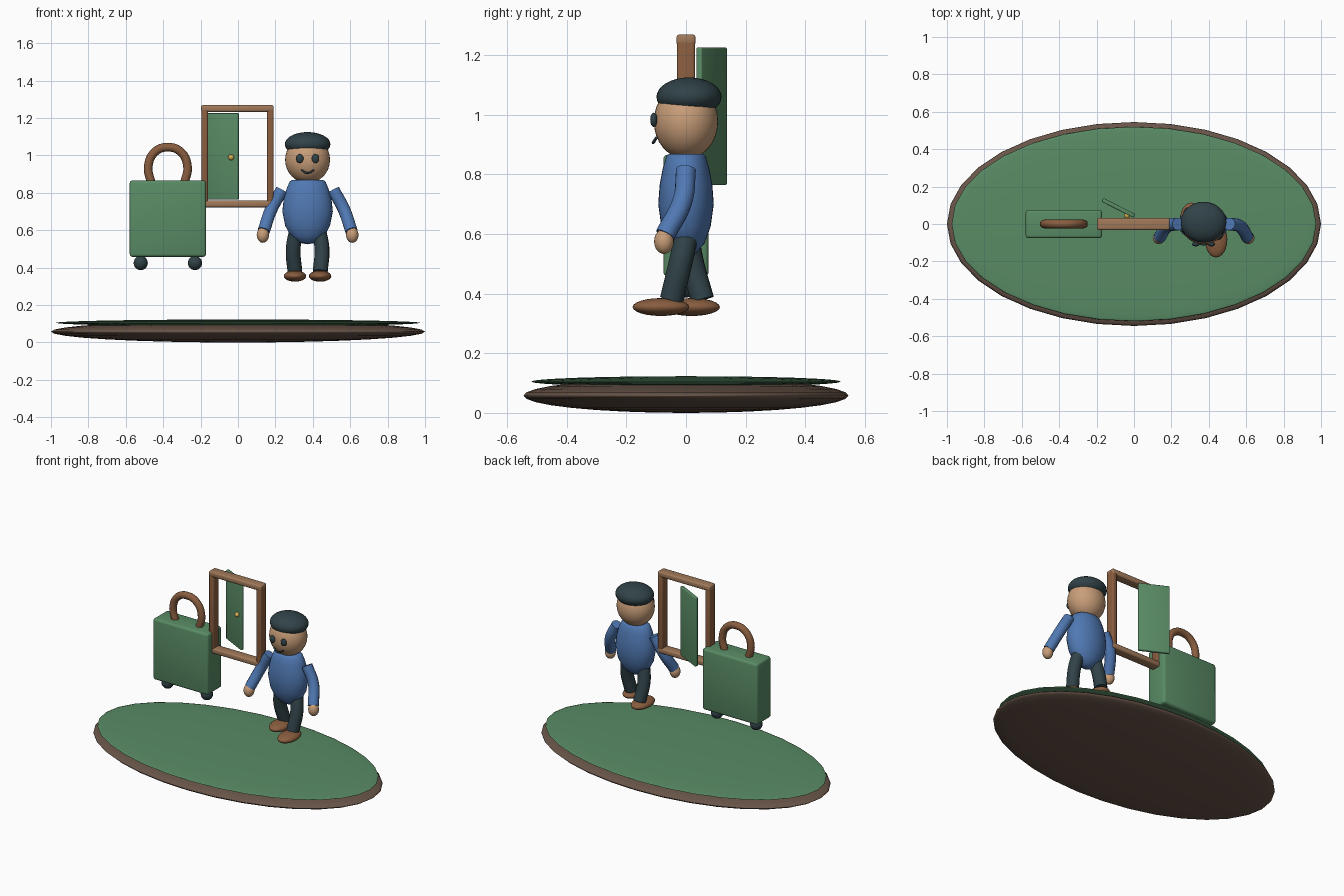
import bpy, bmesh, math
from mathutils import Vector

if "Cube" in bpy.data.objects:
    bpy.data.objects.remove(bpy.data.objects["Cube"])

COLORS = {
    "green": (0.10, 0.26, 0.13), "soil": (0.14, 0.09, 0.065), "leather": (0.25, 0.11, 0.05),
    "wood": (0.35, 0.19, 0.10), "dark": (0.03, 0.055, 0.065), "skin": (0.58, 0.34, 0.19),
    "blue": (0.08, 0.19, 0.45), "gold": (0.65, 0.42, 0.08),
}
MATS = {}
for key, rgb in COLORS.items():
    MATS[key] = bpy.data.materials.new(key)
    MATS[key].diffuse_color = (*rgb, 1)


def finish(obj, name, mat, angle=40):
    obj.name = name
    obj.data.materials.append(MATS[mat])
    bpy.ops.object.select_all(action='DESELECT')
    obj.select_set(True)
    bpy.context.view_layer.objects.active = obj
    bpy.ops.object.shade_smooth_by_angle(angle=math.radians(angle))
    return obj


def from_bmesh(bm, name, mat):
    bmesh.ops.recalc_face_normals(bm, faces=bm.faces)
    me = bpy.data.meshes.new(name)
    bm.to_mesh(me)
    bm.free()
    obj = bpy.data.objects.new(name, me)
    bpy.context.collection.objects.link(obj)
    return finish(obj, name, mat)


def ball(name, loc, radii, mat, seg=32, rings=16):
    bpy.ops.mesh.primitive_uv_sphere_add(segments=seg, ring_count=rings, radius=1, location=loc)
    obj = bpy.context.object
    obj.scale = radii
    return finish(obj, name, mat)


def box(name, loc, size, mat, bevel=0.01, rot=0):
    bm = bmesh.new()
    bmesh.ops.create_cube(bm, size=1)
    bmesh.ops.scale(bm, vec=size, verts=bm.verts)
    bmesh.ops.bevel(bm, geom=bm.edges[:], offset=bevel, segments=3, profile=0.5, affect='EDGES')
    obj = from_bmesh(bm, name, mat)
    obj.location = loc
    obj.rotation_euler.z = rot
    return obj


def tube(name, pts, radius, mat):
    """Round tube along a smooth curve, with closed flat ends."""
    cu = bpy.data.curves.new(name, 'CURVE')
    cu.dimensions = '3D'
    cu.bevel_depth = radius
    cu.bevel_resolution = 4
    cu.use_fill_caps = True
    sp = cu.splines.new('BEZIER')
    sp.resolution_u = 8
    sp.bezier_points.add(len(pts) - 1)
    for bp, p in zip(sp.bezier_points, pts):
        bp.co = p
        bp.handle_left_type = bp.handle_right_type = 'AUTO'
    obj = bpy.data.objects.new(name, cu)
    bpy.context.collection.objects.link(obj)
    bpy.ops.object.select_all(action='DESELECT')
    obj.select_set(True)
    bpy.context.view_layer.objects.active = obj
    bpy.ops.object.convert(target='MESH')
    return finish(bpy.context.object, name, mat)


# island base: two flattened discs
ball("ground_soil", (0, 0, 0.058), (1.0, 0.545, 0.058), "soil")
ball("ground_grass", (0, 0, 0.105), (0.975, 0.52, 0.018), "green")

# suitcase with wheels and arched handle
SX = -0.375
box("suitcase_body", (SX, 0, 0.662), (0.408, 0.152, 0.408), "green", 0.015)
for side, s in (("left", -1), ("right", 1)):
    ball(f"suitcase_wheel_{side}", (SX + s * 0.145, 0, 0.425), (0.038,) * 3, "dark", 24, 12)
half = [(0.088, 0.85), (0.105, 0.94), (0.07, 1.018)]
tube("suitcase_handle",
     [(SX - x, 0, z) for x, z in half] + [(SX, 0, 1.044)] + [(SX + x, 0, z) for x, z in half[::-1]],
     0.023, "leather")

# door frame
for side, x in (("left", -0.178), ("right", 0.173)):
    box(f"frame_post_{side}", (x, 0, 0.997), (0.036, 0.062, 0.53), "leather")
for part, z in (("top", 1.251), ("bottom", 0.741)):
    box(f"frame_{part}_rail", (-0.003, 0, z), (0.388, 0.064, 0.036), "wood")

# open door leaf and knob
box("door_leaf", (-0.083, 0.086, 0.995), (0.192, 0.022, 0.462), "green", 0.006, math.radians(-27))
ball("door_knob", (-0.037, 0.045, 0.99), (0.016,) * 3, "gold", 16, 10)

# walking figure: torso turned on a profile
PX = 0.372
profile = [(0, 0.525), (0.045, 0.533), (0.09, 0.568), (0.12, 0.625), (0.135, 0.70),
           (0.128, 0.765), (0.113, 0.82), (0.096, 0.86), (0.085, 0.868), (0, 0.87)]
bm = bmesh.new()
vs = [bm.verts.new((r, 0, z)) for r, z in profile]
es = [bm.edges.new(e) for e in zip(vs, vs[1:])]
bmesh.ops.spin(bm, geom=vs + es, axis=(0, 0, 1), cent=(0, 0, 0), angle=math.tau, steps=32)
bmesh.ops.remove_doubles(bm, verts=bm.verts, dist=1e-4)
torso = from_bmesh(bm, "torso", "blue")
torso.location.x = PX
torso.scale.y = 0.69

# head, hair and face
ball("head", (PX, 0, 0.977), (0.12, 0.108, 0.125), "skin")
ball("hair", (PX, 0.01, 1.06), (0.122, 0.109, 0.065), "dark")
tube("mouth", [(PX - 0.034, -0.1, 0.922), (PX, -0.11, 0.906), (PX + 0.034, -0.1, 0.922)],
     0.005, "dark")

# paired parts: eyes, arms, hands, legs, shoes
for side, s in (("left", -1), ("right", 1)):
    ball(f"eye_{side}", (PX + s * 0.042, -0.108, 0.983), (0.02, 0.012, 0.024), "dark", 20, 12)
    tube(f"arm_{side}", [(PX + s * 0.138, 0, 0.815), (PX + s * 0.195, -0.012, 0.71),
                         (PX + s * 0.234, -0.07, 0.597)], 0.034, "blue")
    ball(f"hand_{side}", (PX + s * 0.239, -0.074, 0.575), (0.033, 0.033, 0.042), "skin", 24, 12)
    foot_y = 0.055 if s < 0 else -0.048
    tube(f"leg_{side}", [(PX + s * 0.06, 0.003, 0.6), (PX + s * 0.077, foot_y * 0.4, 0.5),
                         (PX + s * 0.068, foot_y, 0.38)], 0.04, "dark")
    ball(f"shoe_{side}", (PX + s * 0.067, foot_y - 0.036, 0.355), (0.06, 0.095, 0.03), "leather", 24, 12)

for m in bpy.data.materials:
    if m.users and not m.is_grease_pencil:
        m.use_nodes = True
        m.node_tree.nodes["Principled BSDF"].inputs["Base Color"].default_value = m.diffuse_color
